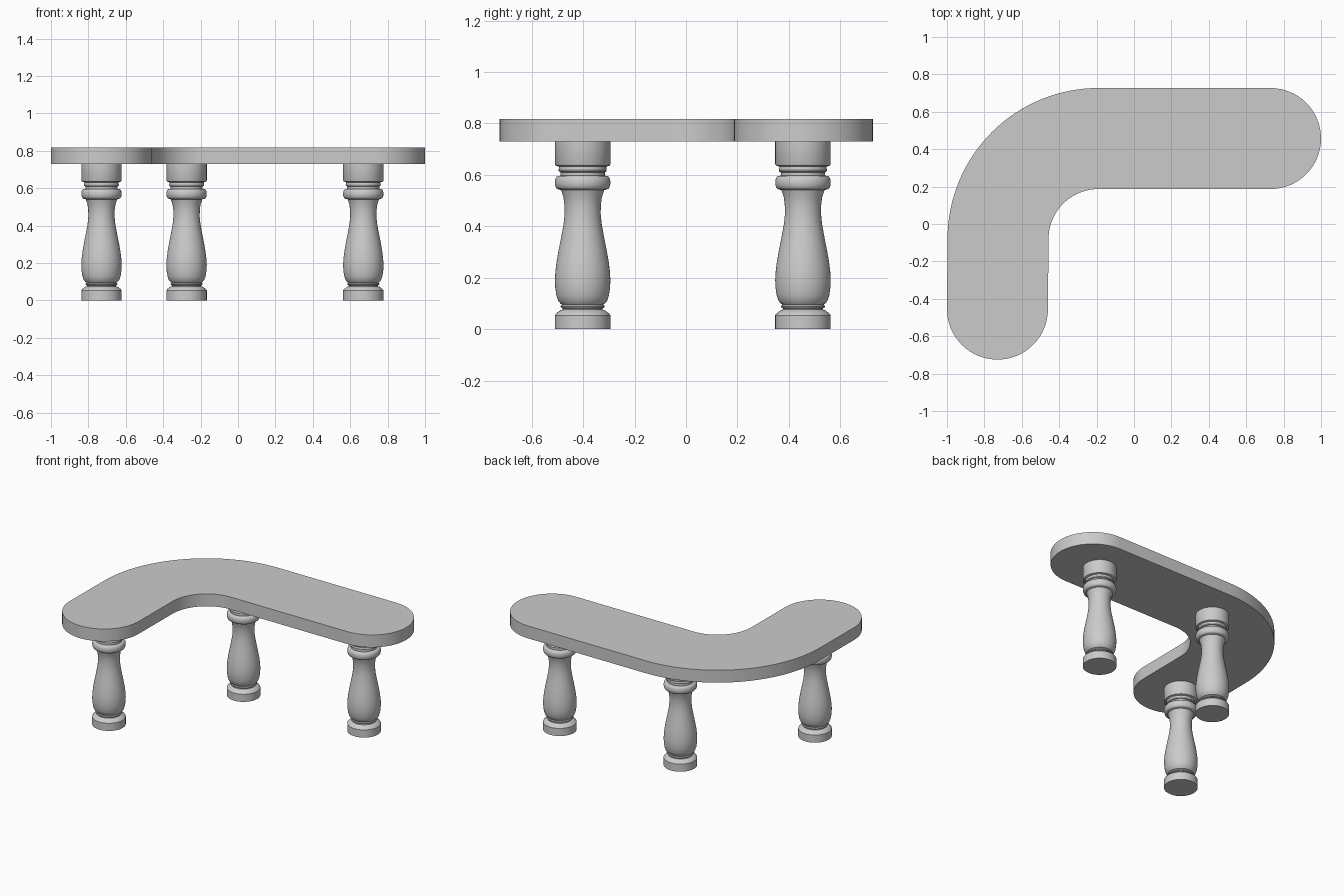
import bpy, bmesh, math
from mathutils import Vector

if "Cube" in bpy.data.objects:
    bpy.data.objects.remove(bpy.data.objects["Cube"])


def add_object(name, bm):
    bmesh.ops.recalc_face_normals(bm, faces=bm.faces)
    mesh = bpy.data.meshes.new(name)
    bm.to_mesh(mesh)
    bm.free()
    obj = bpy.data.objects.new(name, mesh)
    bpy.context.collection.objects.link(obj)
    bpy.ops.object.select_all(action='DESELECT')
    obj.select_set(True)
    bpy.context.view_layer.objects.active = obj
    bpy.ops.object.shade_smooth_by_angle(angle=math.radians(30))
    return obj


def arc(cx, cy, r, start, end, steps):
    angles = [math.radians(start + (end - start) * i / steps) for i in range(steps + 1)]
    return [(cx + r * math.cos(a), cy + r * math.sin(a)) for a in angles]


# Curved slab: a constant-width bent strip with round ends
R = 0.27
BEND = (-0.19, -0.08)
outline = (arc(0.73, 0.457, R, -90, 90, 32)
           + arc(*BEND, 0.807, 90, 180, 32)
           + arc(-0.73, -0.455, R, 180, 360, 32)
           + arc(*BEND, 0.267, 180, 90, 24))
bm = bmesh.new()
face = bm.faces.new([bm.verts.new((x, y, 0.73)) for x, y in outline])
ext = bmesh.ops.extrude_face_region(bm, geom=[face], use_keep_orig=True)
bmesh.ops.translate(bm, vec=(0, 0, 0.088),
                    verts=[v for v in ext["geom"] if isinstance(v, bmesh.types.BMVert)])
add_object("seat", bm)

# Turned baluster profile (radius, height)
foot = [(0, 0), (0.108, 0), (0.108, 0.054), (0.102, 0.062), (0.087, 0.073), (0.078, 0.076),
        (0.078, 0.081), (0.083, 0.083), (0.086, 0.088), (0.083, 0.094), (0.079, 0.096)]
body = [(0.085, 0.098), (0.095, 0.11), (0.102, 0.13), (0.1065, 0.16), (0.108, 0.19),
        (0.106, 0.225), (0.101, 0.265), (0.093, 0.31), (0.083, 0.36), (0.074, 0.41),
        (0.070, 0.45), (0.071, 0.485), (0.075, 0.515), (0.084, 0.541)]
bead = [(0.095 + 0.013 * math.cos(math.radians(a)), 0.57 + 0.026 * math.sin(math.radians(a)))
        for a in range(-90, 91, 20)]
cap = [(0.086, 0.597), (0.086, 0.610), (0.092, 0.613), (0.094, 0.619), (0.092, 0.625),
       (0.092, 0.632), (0.105, 0.636), (0.108, 0.642), (0.108, 0.73), (0, 0.73)]
profile = foot + body + bead + cap


def add_leg(name, x, y):
    bm = bmesh.new()
    verts = [bm.verts.new((x + r, y, z)) for r, z in profile]
    edges = [bm.edges.new(pair) for pair in zip(verts, verts[1:])]
    bmesh.ops.spin(bm, geom=verts + edges, cent=(x, y, 0), axis=(0, 0, 1),
                   angle=math.tau, steps=48, use_merge=False)
    bmesh.ops.remove_doubles(bm, verts=bm.verts, dist=0.0003)
    add_object(name, bm)


# Three identical turned legs
for name, x, y in (("front_leg", -0.73, -0.402),
                   ("corner_leg", -0.275, 0.455),
                   ("right_leg", 0.67, 0.455)):
    add_leg(name, x, y)
